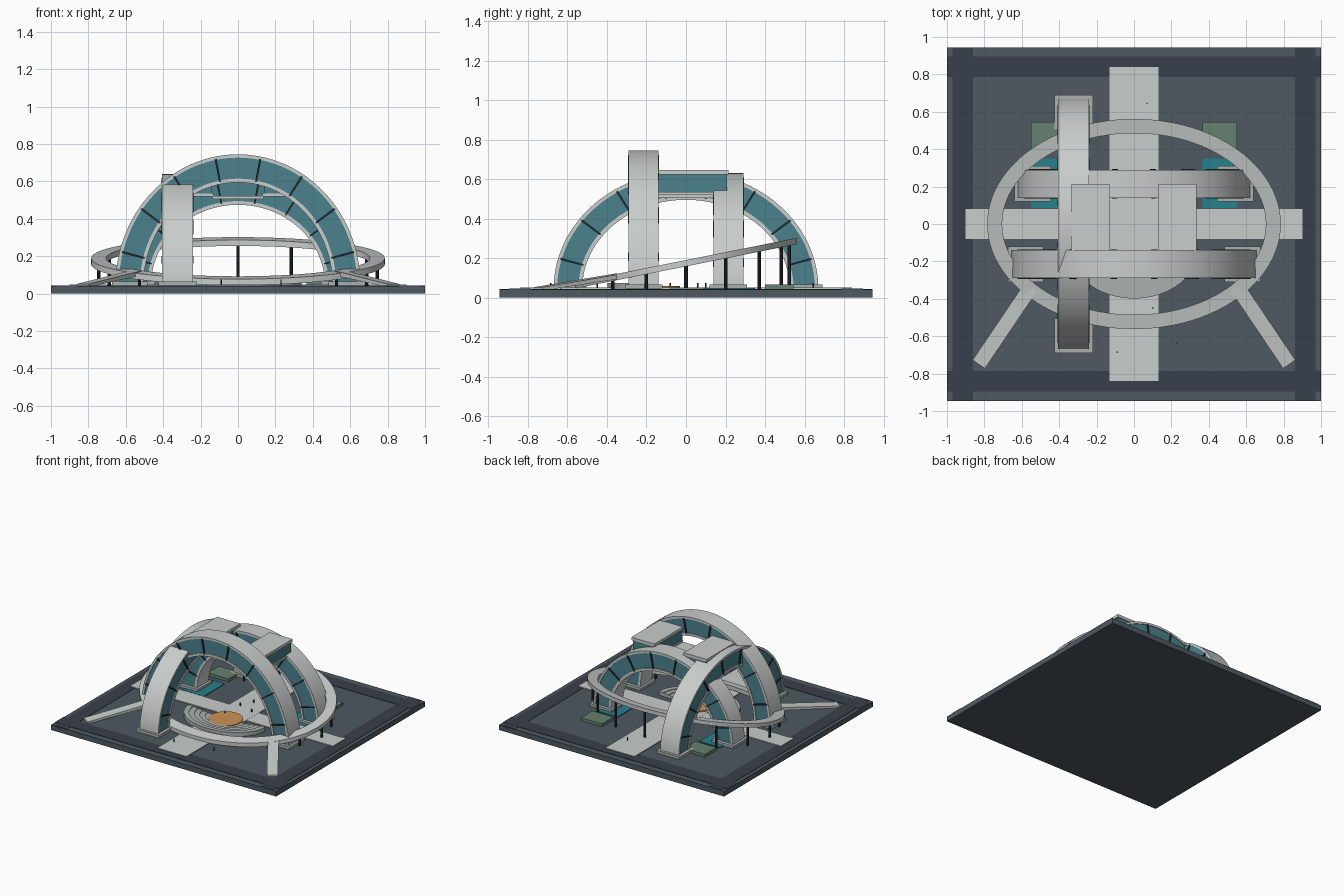
import bpy, bmesh, math
from mathutils import Vector, Matrix

if "Cube" in bpy.data.objects:
    bpy.data.objects.remove(bpy.data.objects["Cube"])


def material(name, rgb):
    m = bpy.data.materials.new(name)
    m.diffuse_color = (*rgb, 1)
    m.use_nodes = True
    m.node_tree.nodes["Principled BSDF"].inputs["Base Color"].default_value = m.diffuse_color
    return m


WHITE = material("pale_concrete", (0.58, 0.61, 0.60))
STONE = material("stone", (0.40, 0.44, 0.43))
GROUND = material("ground", (0.075, 0.10, 0.12))
ROAD = material("road", (0.04, 0.05, 0.07))
GLASS = material("teal_glass", (0.07, 0.22, 0.27))
WATER = material("water", (0.02, 0.22, 0.27))
DARK = material("dark_metal", (0.02, 0.03, 0.04))
ORANGE = material("stage_orange", (0.60, 0.28, 0.09))
GREEN = material("planting", (0.13, 0.22, 0.16))


def finish(name, bm, mat, smooth=False):
    bmesh.ops.recalc_face_normals(bm, faces=bm.faces)
    me = bpy.data.meshes.new(name)
    bm.to_mesh(me)
    bm.free()
    me.materials.append(mat)
    ob = bpy.data.objects.new(name, me)
    bpy.context.collection.objects.link(ob)
    if smooth:
        bpy.ops.object.select_all(action='DESELECT')
        bpy.context.view_layer.objects.active = ob
        ob.select_set(True)
        bpy.ops.object.shade_smooth_by_angle(angle=math.radians(30))
    return ob


def box(name, x0, x1, y0, y1, z0, z1, mat):
    bm = bmesh.new()
    m = Matrix.Translation(((x0 + x1) / 2, (y0 + y1) / 2, (z0 + z1) / 2)) @ \
        Matrix.Diagonal((x1 - x0, y1 - y0, z1 - z0, 1))
    bmesh.ops.create_cube(bm, size=1, matrix=m)
    return finish(name, bm, mat)


def loft(bm, sections, closed=False):
    rings = [[bm.verts.new(p) for p in s] for s in sections]
    n = len(rings[0])
    pairs = list(zip(rings, rings[1:])) + ([(rings[-1], rings[0])] if closed else [])
    for a, b in pairs:
        for i in range(n):
            j = (i + 1) % n
            bm.faces.new((a[i], a[j], b[j], b[i]))
    if not closed:
        bm.faces.new(rings[0])
        bm.faces.new(rings[-1])


def rod(bm, x, y, z0, z1, r, sides=10):
    bmesh.ops.create_cone(bm, cap_ends=True, segments=sides, radius1=r, radius2=r, depth=z1 - z0,
                          matrix=Matrix.Translation((x, y, (z0 + z1) / 2)))


TOP = 0.045   # ground level


def arch_band(bm, outer, inner, w0, w1, along_y, t0=0, t1=180, n=56):
    secs = []
    for i in range(n + 1):
        t = math.radians(t0 + (t1 - t0) * i / n)
        sec = []
        for (a, b), w in ((outer, w0), (outer, w1), (inner, w1), (inner, w0)):
            u, z = a * math.cos(t), TOP + b * math.sin(t)
            sec.append((w, u, z) if along_y else (u, w, z))
        secs.append(sec)
    loft(bm, secs)


def arch(name, a, b, thick, w0, w1, along_y=False):
    def off(d):
        return (a - d, b - d)
    # white outer and inner shells
    bm = bmesh.new()
    arch_band(bm, off(0), off(0.018), w0, w1, along_y)
    arch_band(bm, off(thick - 0.02), off(thick), w0, w1, along_y)
    finish(name + "_shell", bm, WHITE, True)
    # glazed sides
    bm = bmesh.new()
    arch_band(bm, off(0.018), off(thick - 0.02), w0 + 0.006, w1 - 0.006, along_y)
    finish(name + "_glazing", bm, GLASS, True)
    # radial mullions
    bm = bmesh.new()
    for i in range(8):
        t = 15 + 150 * i / 7
        arch_band(bm, off(0.012), off(thick - 0.012), w0 - 0.003, w1 + 0.003, along_y,
                  t - 0.5, t + 0.5, 1)
    finish(name + "_mullions", bm, DARK)
    # footings
    for s, side in ((-1, "a"), (1, "b")):
        u0, u1 = sorted((s * (a + 0.02), s * (a - thick - 0.02)))
        r = (w0 - 0.02, w1 + 0.02, u0, u1) if along_y else (u0, u1, w0 - 0.02, w1 + 0.02)
        box(f"{name}_footing_{side}", *r, TOP, 0.066, STONE)


# site slab, roads and paths
box("site_slab", -1, 1, -0.945, 0.945, 0, 0.042, GROUND)
for s, n in ((-1, "a"), (1, "b")):
    box("cross_road_" + n, -1, 1, s * 0.84 - 0.055, s * 0.84 + 0.055, 0.03, 0.045, ROAD)
    box("side_road_" + n, s * 0.915 - 0.055, s * 0.915 + 0.055, -0.945, 0.945, 0.03, 0.0445, ROAD)
box("long_path", -0.13, 0.13, -0.84, 0.84, 0.03, 0.050, WHITE)
box("cross_path", -0.9, 0.9, -0.08, 0.08, 0.03, 0.049, WHITE)

# three glazed arches
arch("front_arch", 0.655, 0.70, 0.15, -0.29, -0.14)
arch("back_arch", 0.62, 0.585, 0.155, 0.14, 0.29)
arch("side_arch", 0.67, 0.595, 0.145, -0.405, -0.24, True)

# sky rooms and the deck between the arches
for s, n in ((-1, "left"), (1, "right")):
    x0, x1 = sorted((s * 0.13, s * 0.335))
    box(n + "_sky_room_roof", x0, x1, -0.15, 0.215, 0.622, 0.645, WHITE)
    box(n + "_sky_room_glass", x0 + 0.008, x1 - 0.008, -0.15, 0.207, 0.535, 0.622, GLASS)
    box(n + "_sky_room_floor", x0, x1, -0.15, 0.215, 0.52, 0.535, WHITE)
box("sky_deck", -0.135, 0.135, -0.15, 0.15, 0.505, 0.523, WHITE)


# tilted elliptical walkway
def ring_z(y):
    return 0.19 + 0.2 * y


bm = bmesh.new()
secs = []
for i in range(96):
    t = 2 * math.pi * i / 96
    sec = []
    for a, b, dz in ((0.785, 0.562, 0), (0.785, 0.562, -0.032),
                     (0.705, 0.485, -0.032), (0.705, 0.485, 0)):
        y = b * math.sin(t)
        sec.append((a * math.cos(t), y, ring_z(y) + dz))
    secs.append(sec)
loft(bm, secs, True)
finish("loop_walkway", bm, WHITE, True)

# walkway posts
bm = bmesh.new()
for i in range(16):
    t = math.radians(22.5 * i)
    x, y = 0.745 * math.cos(t), 0.523 * math.sin(t)
    if ring_z(y) > 0.1:
        rod(bm, x, y, 0.04, ring_z(y) - 0.02, 0.009)
finish("walkway_posts", bm, DARK, True)

# access ramps
for s, n in ((-1, "left"), (1, "right")):
    p, q = Vector((s * 0.83, -0.75, 0)), Vector((s * 0.55, -0.335, 0))
    d = (q - p).normalized()
    side = Vector((-d.y, d.x, 0)) * 0.04
    bm = bmesh.new()
    loft(bm, [[c + side + Vector((0, 0, z0)), c - side + Vector((0, 0, z0)),
               c - side + Vector((0, 0, z1)), c + side + Vector((0, 0, z1))]
              for c, z0, z1 in ((p, 0.035, 0.052), (q, 0.098, 0.122))])
    finish(n + "_ramp", bm, WHITE)

# amphitheatre: half-round tiers rising outward around the stage
for k in range(5):
    o, i_ = 0.17 + 0.0425 * k, 0.1275 + 0.0425 * k
    bm = bmesh.new()
    secs = []
    for j in range(33):
        t = math.pi + math.pi * j / 32
        secs.append([(r * math.cos(t), -0.14 + 0.76 * r * math.sin(t), z)
                     for r, z in ((o, 0.04), (i_, 0.04), (i_, 0.054 + 0.005 * k), (o, 0.054 + 0.005 * k))])
    loft(bm, secs)
    finish(f"seating_tier_{k + 1}", bm, STONE, True)
bm = bmesh.new()
rod(bm, 0, -0.155, 0.04, 0.058, 0.125, 48)
finish("stage", bm, ORANGE, True)

# pools and planters
for s, n in ((-1, "left"), (1, "right")):
    x0, x1 = sorted((s * 0.365, s * 0.55))
    box(n + "_pool", x0, x1, 0.085, 0.35, 0.04, 0.048, WATER)
    box(n + "_planter", x0, x1, 0.40, 0.545, 0.04, 0.066, GREEN)

# tiny standing figures
bm = bmesh.new()
for x, y in ((0.07, 0.645), (-0.09, -0.685), (0.23, -0.635), (-0.06, -0.08),
             (0.08, 0.06), (0.0, 0.2), (0.1, -0.45), (-0.05, 0.1)):
    rod(bm, x, y, 0.045, 0.075, 0.004, 6)
finish("figures", bm, DARK)
